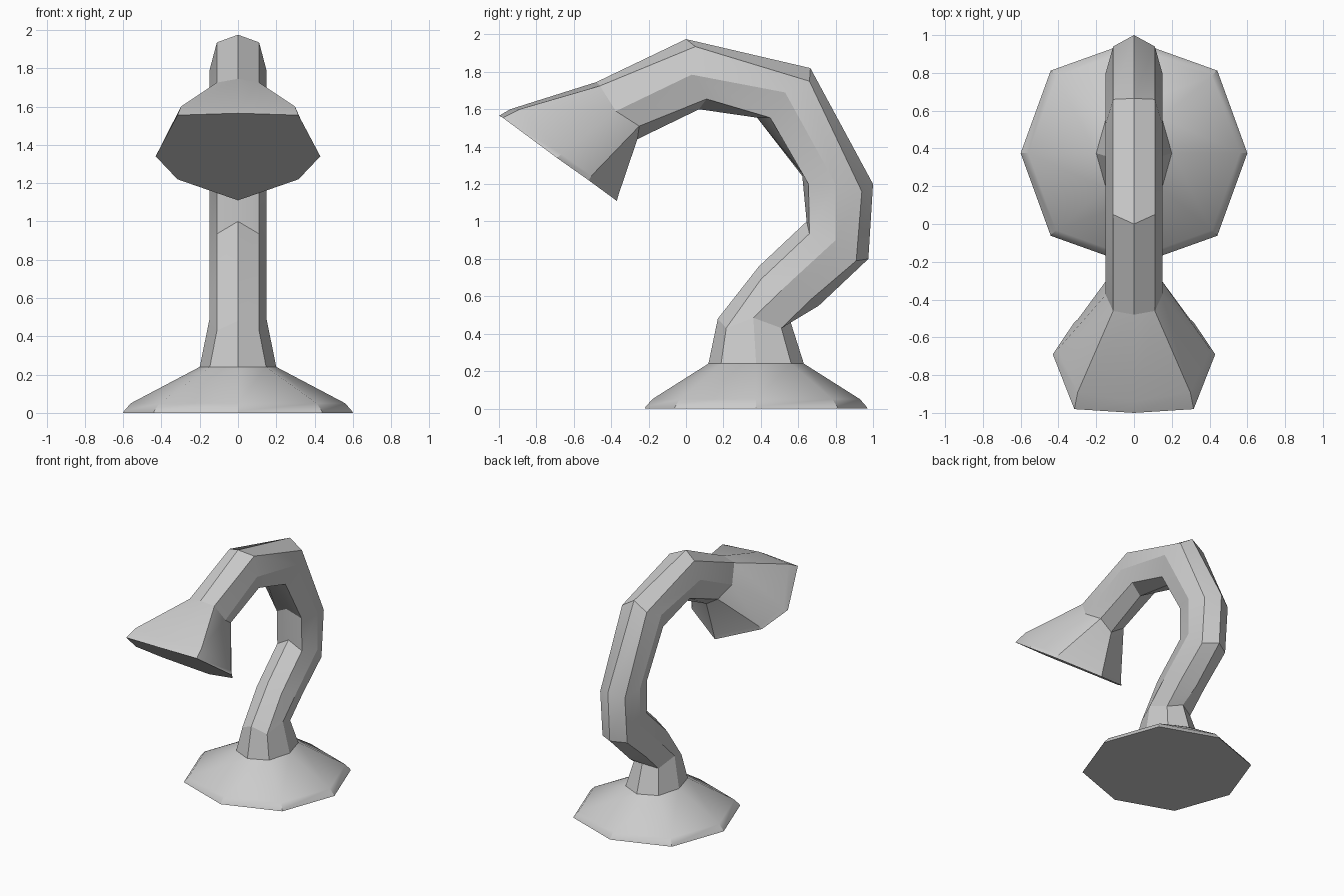
import bpy, bmesh, math

if "Cube" in bpy.data.objects:
    bpy.data.objects.remove(bpy.data.objects["Cube"])

DIAG = 0.735  # width of the diagonal corners relative to the side corners


def ring(half, w):
    """Mirror five (y, z) points, inner to outer, into an eight-sided ring of half-width w."""
    xs = (0, DIAG * w, w, DIAG * w, 0)
    right = [(x, y, z) for x, (y, z) in zip(xs, half)]
    left = [(-x, y, z) for x, y, z in right[3:0:-1]]
    return right + left


def oval(cy, ry, z):
    """Five (y, z) points of a level ring."""
    return [(cy + ry * k, z) for k in (-1, -DIAG, 0, DIAG, 1)]


def loft(name, rings, cap_start=False, cap_end=False):
    bm = bmesh.new()
    loops = [[bm.verts.new(p) for p in r] for r in rings]
    for a, b in zip(loops, loops[1:]):
        for i in range(8):
            j = (i + 1) % 8
            bm.faces.new((a[i], a[j], b[j], b[i]))
    if cap_start:
        bm.faces.new(loops[0][::-1])
    if cap_end:
        bm.faces.new(loops[-1])
    mesh = bpy.data.meshes.new(name)
    bm.to_mesh(mesh)
    bm.free()
    obj = bpy.data.objects.new(name, mesh)
    bpy.context.collection.objects.link(obj)
    bpy.context.view_layer.objects.active = obj
    obj.select_set(True)
    bpy.ops.object.shade_smooth_by_angle(angle=math.radians(30))
    obj.select_set(False)
    return obj


# Arm cross-sections in side view: inner, inner diagonal, side, outer diagonal, outer
foot = [(0.17, 0.48), (0.215, 0.43), (0.36, 0.485), (0.51, 0.43), (0.56, 0.46)]
bends = [
    [(0.39, 0.76), (0.40, 0.69), (0.55, 0.67), (0.67, 0.585), (0.71, 0.55)],
    [(0.645, 1.0), (0.66, 0.935), (0.80, 0.90), (0.91, 0.79), (0.975, 0.80)],
    [(0.62, 1.26), (0.655, 1.20), (0.80, 1.20), (0.94, 1.16), (1.0, 1.20)],
    [(0.38, 1.555), (0.45, 1.555), (0.53, 1.69), (0.66, 1.75), (0.665, 1.82)],
    [(0.07, 1.60), (0.11, 1.655), (0.03, 1.785), (0.05, 1.935), (0.0, 1.975)],
]
neck = [(-0.26, 1.44), (-0.25, 1.51), (-0.375, 1.59), (-0.46, 1.725), (-0.48, 1.745)]

# Weighted octagonal base, flowing up into the foot of the arm
base_rings = [ring(oval(0.375, ry, z), rx) for rx, ry, z in
              ((0.60, 0.595, 0.0), (0.595, 0.59, 0.01),
               (0.56, 0.555, 0.05), (0.20, 0.255, 0.24))]
loft("base", base_rings + [ring(foot, 0.15)], cap_start=True)

# Curved arm
loft("arm", [ring(r, 0.15) for r in [foot] + bends + [neck]])

# Flared lamp shade with a thin lip and a flat lens
lip = [(-0.36, 1.145), (-0.505, 1.245), (-0.665, 1.36), (-0.89, 1.60), (-0.94, 1.60)]
rim = [(-0.37, 1.11), (-0.52, 1.22), (-0.69, 1.34), (-0.98, 1.555), (-1.0, 1.565)]
loft("shade", [ring(neck, 0.15), ring(lip, 0.405), ring(rim, 0.43)], cap_end=True)
